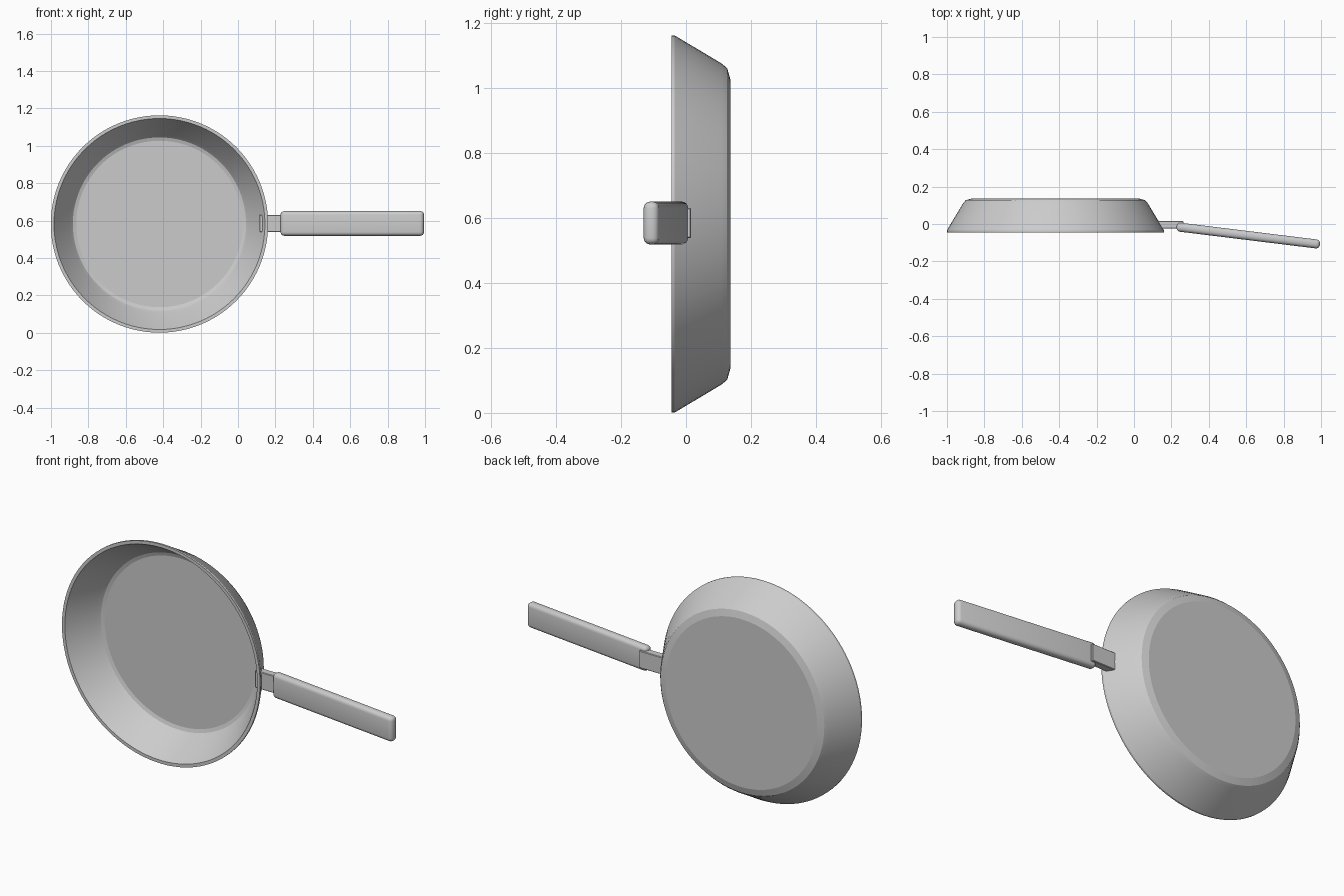
import bpy
import bmesh
import math
from mathutils import Matrix

cube = bpy.data.objects.get("Cube")
if cube:
    bpy.data.objects.remove(cube, do_unlink=True)

CENTRE_X, CENTRE_Z = -0.42, 0.582

metal = bpy.data.materials.new("grey metal")
metal.use_nodes = True
grey = (0.6, 0.6, 0.6, 1)
metal.diffuse_color = grey
metal.node_tree.nodes["Principled BSDF"].inputs["Base Color"].default_value = grey


def add_object(name, bm, angle=25):
    mesh = bpy.data.meshes.new(name)
    bmesh.ops.recalc_face_normals(bm, faces=bm.faces)
    bm.to_mesh(mesh)
    bm.free()
    mesh.materials.append(metal)
    obj = bpy.data.objects.new(name, mesh)
    bpy.context.collection.objects.link(obj)
    bpy.ops.object.select_all(action='DESELECT')
    obj.select_set(True)
    bpy.context.view_layer.objects.active = obj
    bpy.ops.object.shade_smooth_by_angle(angle=math.radians(angle))
    return obj


def bar(name, size, place, bevel, segments):
    bm = bmesh.new()
    bmesh.ops.create_cube(bm, size=1, matrix=Matrix.Diagonal((*size, 1)))
    bmesh.ops.bevel(bm, geom=bm.edges[:], offset=bevel, segments=segments,
                    profile=0.5, affect='EDGES')
    bm.transform(place)
    return add_object(name, bm)


# Pan body: (radius, depth) from the inner floor, over the rim, to the base
profile = [(0.445, 0.118), (0.463, 0.112), (0.478, 0.094), (0.564, -0.045),
           (0.581, -0.045), (0.581, -0.035), (0.495, 0.109), (0.48, 0.127),
           (0.445, 0.137)]
bm = bmesh.new()
rings = []
SIDES = 96
for r, y in profile:
    rings.append([bm.verts.new((CENTRE_X + r * math.cos(2 * math.pi * i / SIDES), y,
                                CENTRE_Z + r * math.sin(2 * math.pi * i / SIDES)))
                  for i in range(SIDES)])
for a, b in zip(rings, rings[1:]):
    for i in range(SIDES):
        j = (i + 1) % SIDES
        bm.faces.new((a[i], a[j], b[j], b[i]))
bm.faces.new(rings[0])
bm.faces.new(rings[-1])
add_object("pan_body", bm, 15)

# Bracket through the pan wall
bar("handle_bracket", (0.15, 0.04, 0.092),
    Matrix.Translation((0.19, -0.004, CENTRE_Z + 0.003)), 0.003, 1)

# Handle, leaning forward
bar("handle_grip", (0.772, 0.048, 0.132),
    Matrix.Translation((0.611, -0.062, CENTRE_Z + 0.003))
    @ Matrix.Rotation(math.radians(-7), 4, 'Z'), 0.02, 4)
